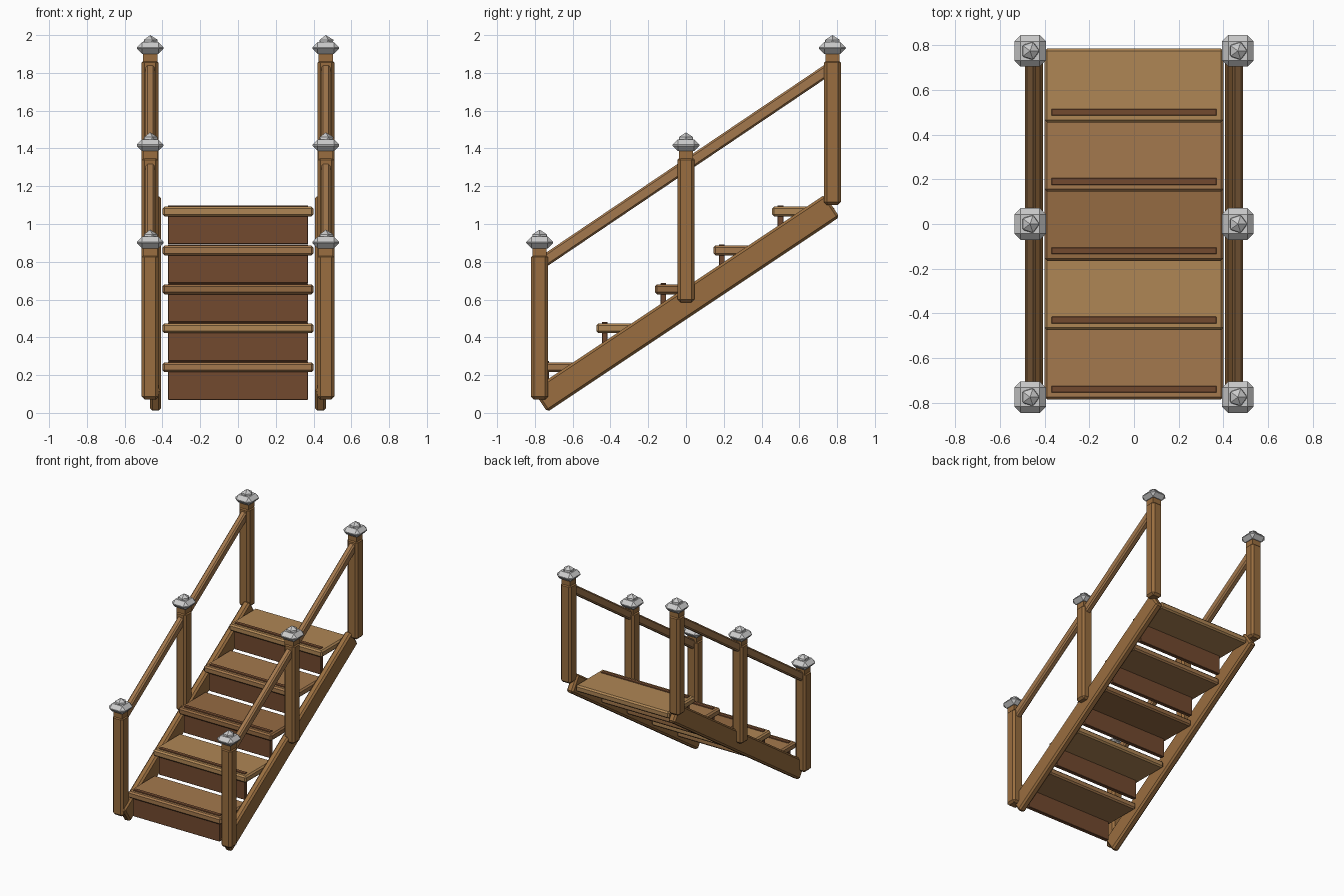
import bpy, bmesh, math
from mathutils import Matrix

if "Cube" in bpy.data.objects:
    bpy.data.objects.remove(bpy.data.objects["Cube"])


def material(name, rgb):
    m = bpy.data.materials.new(name)
    m.diffuse_color = (*rgb, 1)
    m.use_nodes = True
    m.node_tree.nodes["Principled BSDF"].inputs["Base Color"].default_value = m.diffuse_color
    return m


LIGHT = material("light_wood", (0.43, 0.24, 0.09))
MEDIUM = material("medium_wood", (0.37, 0.19, 0.075))
WOOD = material("post_wood", (0.32, 0.155, 0.05))
OAK = material("tread_wood", (0.30, 0.145, 0.055))
DARK = material("riser_wood", (0.17, 0.068, 0.028))


def finish(name, bm, loc, mat, tilt=0):
    mesh = bpy.data.meshes.new(name)
    bm.to_mesh(mesh)
    bm.free()
    ob = bpy.data.objects.new(name, mesh)
    ob.location = loc
    ob.rotation_euler.x = tilt
    if mat:
        mesh.materials.append(mat)
    bpy.context.collection.objects.link(ob)
    return ob


def box(name, size, loc, mat, bevel=0.0, tilt=0):
    """Chamfered box, optionally tilted along the stair slope."""
    bm = bmesh.new()
    bmesh.ops.create_cube(bm, size=1, matrix=Matrix.Diagonal((*size, 1)))
    if bevel:
        bmesh.ops.bevel(bm, geom=bm.edges[:], offset=bevel, segments=1,
                        profile=0.5, affect='EDGES')
    return finish(name, bm, loc, mat, tilt)


def finial(name, loc):
    """Low-poly faceted knob."""
    bm = bmesh.new()
    bmesh.ops.create_icosphere(bm, subdivisions=1, radius=0.045)
    return finish(name, bm, loc, None)


RUN, RISE = 0.31, 0.206
SLOPE = math.radians(33.7)

# treads with risers that poke slightly through near the front edge
tread_mats = [MEDIUM, LIGHT, OAK, MEDIUM, LIGHT]
for i in range(5):
    y, z = (i - 2) * RUN, 0.242 + i * RISE
    box(f"tread_{i+1}", (0.80, 0.33, 0.052), (0, y, z), tread_mats[i], 0.011)
    box(f"riser_{i+1}", (0.74, 0.03, 0.205), (0, y - 0.12, z - 0.07), DARK, 0.002)

for side, s in (("left", -1), ("right", 1)):
    # sloped stringer and handrail
    box(f"{side}_stringer", (0.057, 1.86, 0.142), (s * 0.4365, 0, 0.58),
        WOOD, 0.013, SLOPE)
    box(f"{side}_handrail", (0.048, 1.86, 0.063), (s * 0.465, 0, 1.31),
        MEDIUM, 0.01, math.radians(34)).scale.y = 0.98
    # posts with faceted caps
    for j, pos in enumerate(("front", "middle", "back")):
        y, z = (j - 1) * 0.775, 0.07 + j * 0.515
        x = s * 0.465
        box(f"{side}_{pos}_post", (0.09, 0.09, 0.77), (x, y, z + 0.385), WOOD, 0.016)
        box(f"{side}_{pos}_cap", (0.142, 0.142, 0.062), (x, y, z + 0.832), None, 0.028)
        box(f"{side}_{pos}_collar", (0.075, 0.075, 0.06), (x, y, z + 0.79), WOOD)
        finial(f"{side}_{pos}_finial", (x, y, z + 0.855))
